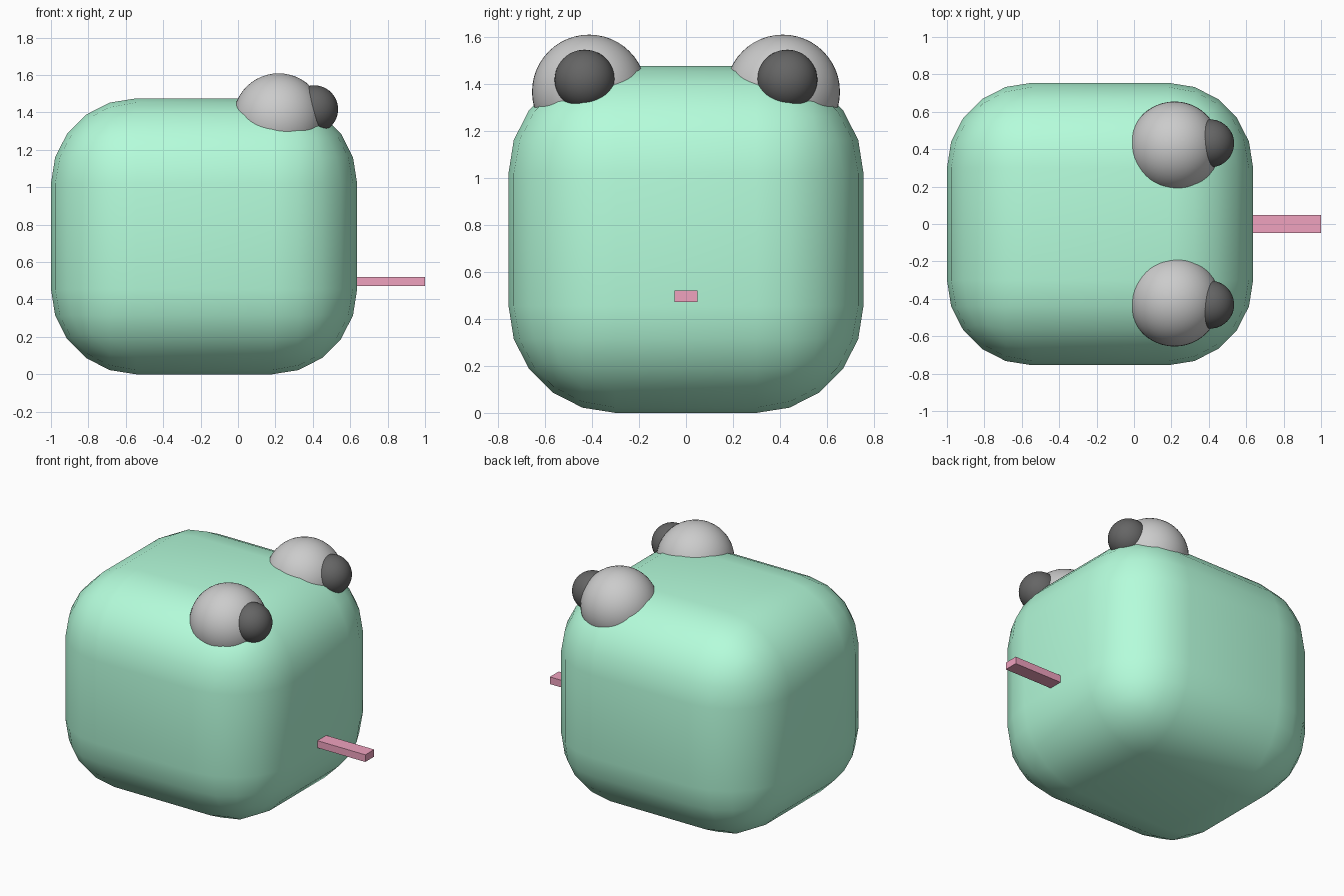
import bpy

if "Cube" in bpy.data.objects:
    bpy.data.objects.remove(bpy.data.objects["Cube"])


def paint(obj, name, rgb):
    mat = bpy.data.materials.get(name) or bpy.data.materials.new(name)
    mat.diffuse_color = (*rgb, 1)
    mat.use_nodes = True
    mat.node_tree.nodes["Principled BSDF"].inputs["Base Color"].default_value = mat.diffuse_color
    obj.data.materials.append(mat)


def box(name, lo, hi):
    center = [(a + b) / 2 for a, b in zip(lo, hi)]
    bpy.ops.mesh.primitive_cube_add(size=1, location=center)
    obj = bpy.context.object
    obj.name = name
    obj.scale = [b - a for a, b in zip(lo, hi)]
    bpy.ops.object.transform_apply(location=False, rotation=False, scale=True)
    return obj


def ball(name, center, radius):
    bpy.ops.mesh.primitive_uv_sphere_add(
        segments=48, ring_count=24, radius=radius, location=center)
    obj = bpy.context.object
    obj.name = name
    bpy.ops.object.shade_smooth()
    return obj


# Rounded block body
body = box("body", (-1.0, -0.755, 0.0), (0.637, 0.755, 1.475))
bevel = body.modifiers.new("rounding", "BEVEL")
bevel.width = 0.455
bevel.segments = 5
bevel.limit_method = "NONE"
bpy.ops.object.shade_smooth()
paint(body, "green", (0.46, 0.98, 0.71))

# Bulging eyes with dark pupils
for side, label in ((-1, "right"), (1, "left")):
    ball(f"{label}_eye", (0.217, side * 0.412, 1.366), 0.243)
    pupil = ball(f"{label}_pupil", (0.407, side * 0.431, 1.417), 0.128)
    paint(pupil, "black", (0.13, 0.13, 0.13))

# Flat tongue sticking out of the face
tongue = box("tongue", (0.45, -0.048, 0.472), (1.0, 0.048, 0.521))
paint(tongue, "pink", (0.87, 0.36, 0.52))
